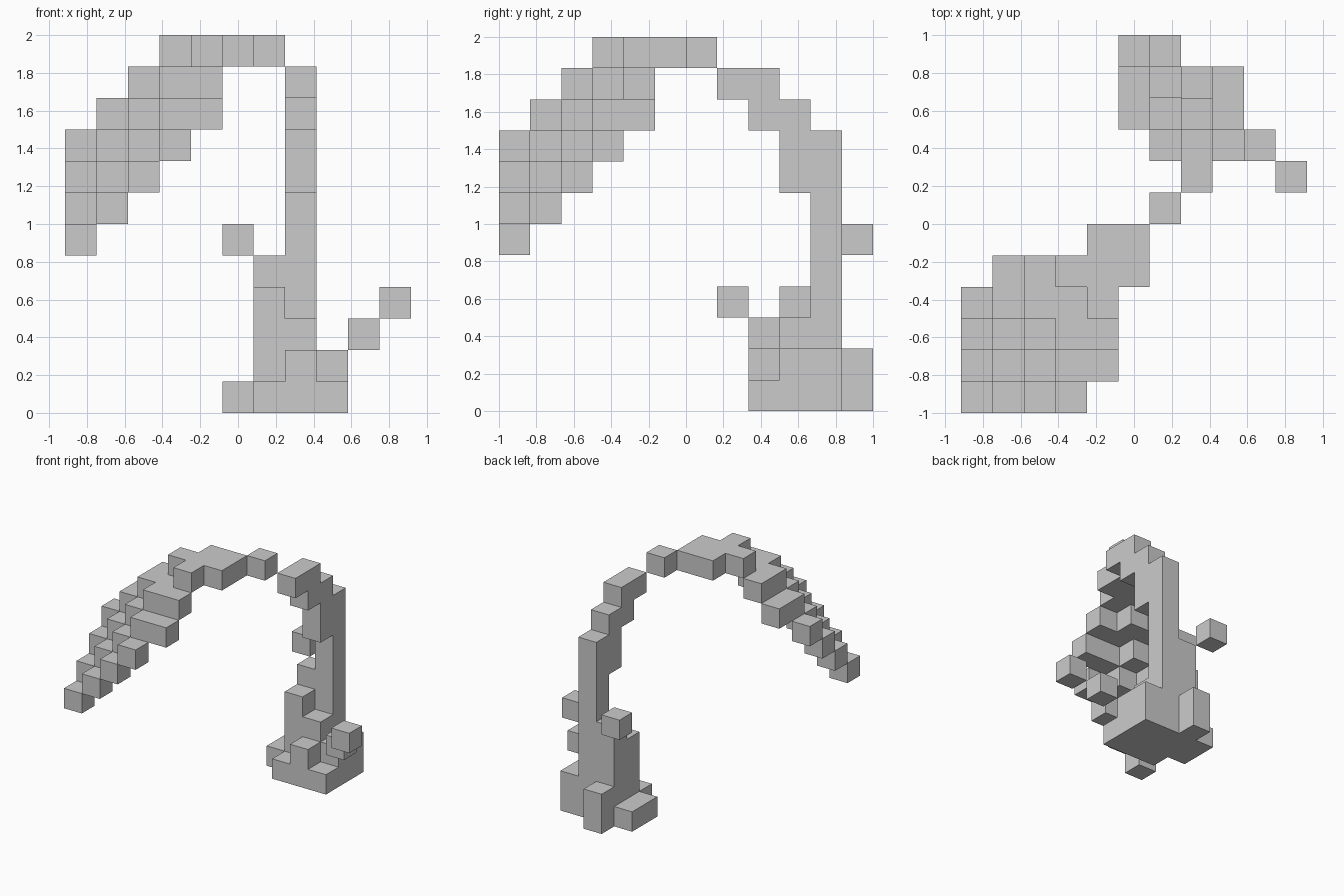
import bpy, bmesh
from mathutils import Vector

if "Cube" in bpy.data.objects:
    bpy.data.objects.remove(bpy.data.objects["Cube"])

S = 1 / 6                                   # edge length of one block
ORIGIN = Vector((-5.5 * S, -1.0, 0.0))      # corner of grid cell (0, 0, 0)


def column(i, j, k0, k1):
    """Vertical run of blocks in grid cell (i, j)."""
    return {(i, j, k) for k in range(k0, k1 + 1)}


# Trunk: upright column with supporting buttresses, then a stepped bend forward
trunk = column(7, 10, 0, 8) | column(7, 9, 7, 9) | column(7, 8, 9, 10) | {(7, 7, 10)}
trunk |= column(6, 10, 0, 4) | column(6, 9, 0, 3) | column(7, 9, 0, 2)

# Root base: uneven blocks around the foot
roots = column(7, 8, 0, 1) | column(6, 11, 0, 1) | column(8, 9, 0, 1) | column(8, 10, 0, 1)
roots |= {(6, 8, 0), (8, 8, 0), (5, 9, 0), (5, 10, 0)}

# Twigs: loose blocks stepping off diagonally
side_twig = {(9, 8, 2), (10, 7, 3)}
back_twig = {(5, 11, 5)}

# Drooping leaf: staircase sloping to the tip, mirrored about the diagonal
leaf = {(i, j, min(10, 5 + i + j)) for i in range(4) for j in range(4)}
for i in (1, 2, 3):
    leaf |= {(i, 4, 8 + i), (4, i, 8 + i)}
leaf |= {(4, 4, 11), (4, 5, 11), (5, 4, 11), (5, 5, 11)}

# Link block between trunk bend and leaf
leaf_stalk = {(6, 6, 11)}

parts = {"trunk": trunk, "root_base": roots, "side_twig": side_twig,
         "back_twig": back_twig, "drooping_leaf": leaf, "leaf_stalk": leaf_stalk}
filled = set().union(*parts.values())


def build(name, cells):
    """Make a mesh from the exposed faces of a set of blocks."""
    bm = bmesh.new()
    for c in sorted(cells):
        for axis in range(3):
            for side in (0, 1):
                n = list(c)
                n[axis] += 2 * side - 1
                if tuple(n) in filled:
                    continue
                u, v = (axis + 1) % 3, (axis + 2) % 3
                quad = []
                for a, b in ((0, 0), (1, 0), (1, 1), (0, 1)):
                    p = Vector(c)
                    p[axis] += side
                    p[u] += a
                    p[v] += b
                    quad.append(bm.verts.new(p * S + ORIGIN))
                bm.faces.new(quad if side else quad[::-1])
    bmesh.ops.remove_doubles(bm, verts=bm.verts[:], dist=1e-4)
    mesh = bpy.data.meshes.new(name)
    bm.to_mesh(mesh)
    bm.free()
    bpy.context.collection.objects.link(bpy.data.objects.new(name, mesh))


for name, cells in parts.items():
    build(name, cells)
